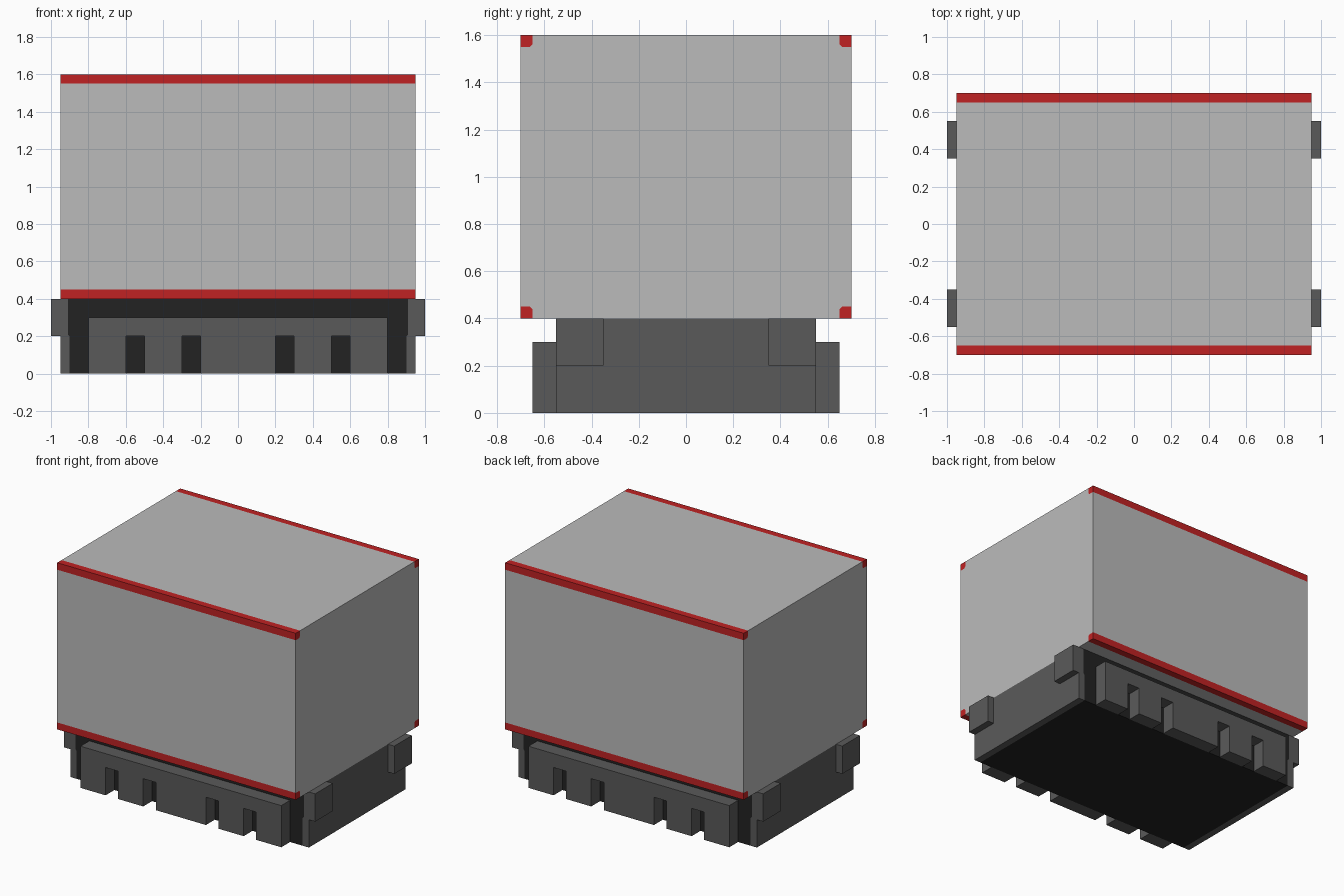
import bpy
import bmesh

old = bpy.data.objects.get("Cube")
if old:
    bpy.data.objects.remove(old, do_unlink=True)


def make_material(name, rgb):
    mat = bpy.data.materials.new(name)
    mat.use_nodes = True
    mat.diffuse_color = (*rgb, 1)
    bsdf = next(n for n in mat.node_tree.nodes if n.type == 'BSDF_PRINCIPLED')
    bsdf.inputs["Base Color"].default_value = (*rgb, 1)
    return mat


LIGHT = make_material("light_grey", (0.497, 0.497, 0.497))
DARK = make_material("dark_grey", (0.102, 0.102, 0.102))
BLACK = make_material("black", (0.016, 0.016, 0.016))
RED = make_material("red", (0.527, 0.016, 0.017))


def prism(name, profile, axis, start, end, mat):
    """Extrude a 2D profile along x (points are y, z) or y (points are x, z)."""
    def place(a, b, t):
        return (t, a, b) if axis == 'x' else (a, t, b)
    bm = bmesh.new()
    face = bm.faces.new([bm.verts.new(place(a, b, start)) for a, b in profile])
    ext = bmesh.ops.extrude_face_region(bm, geom=[face])
    verts = [g for g in ext["geom"] if isinstance(g, bmesh.types.BMVert)]
    bmesh.ops.translate(bm, verts=verts, vec=place(0, 0, end - start))
    # Close the starting end if the extrusion removed it
    edges = [e for e in bm.edges if e.is_boundary]
    if edges:
        bmesh.ops.holes_fill(bm, edges=edges)
    bmesh.ops.recalc_face_normals(bm, faces=bm.faces)
    mesh = bpy.data.meshes.new(name)
    bm.to_mesh(mesh)
    bm.free()
    mesh.materials.append(mat)
    obj = bpy.data.objects.new(name, mesh)
    bpy.context.collection.objects.link(obj)
    return obj


def rect(a0, a1, b0, b1):
    return [(a0, b0), (a1, b0), (a1, b1), (a0, b1)]


# Container body with its four long edges cut away for the trims
W, MID, H, T, C = 0.7, 1.0, 0.6, 0.05, 0.012
quarter = [(W, H - T), (W - T + C, H - T), (W - T, H - T + C), (W - T, H)]
body = [(y, MID + z) for y, z in quarter]
body += [(-y, MID + z) for y, z in reversed(quarter)]
body += [(-y, MID - z) for y, z in quarter]
body += [(y, MID - z) for y, z in reversed(quarter)]
prism("container_body", body, 'x', -0.95, 0.95, LIGHT)

# Red trims along the long edges
for sy, side in ((-1, "front"), (1, "back")):
    for sz, level in ((-1, "lower"), (1, "upper")):
        trim = [(sy * y, MID + sz * z) for y, z in quarter + [(W, H)]]
        prism(f"{level}_{side}_trim", trim, 'x', -0.95, 0.95, RED)

# Chassis core, slightly longer in its upper half
core = [(-0.9, 0), (0.9, 0), (0.9, 0.2), (0.91, 0.21), (0.91, 0.4),
        (-0.91, 0.4), (-0.91, 0.21), (-0.9, 0.2)]
prism("chassis_core", core, 'y', -0.55, 0.55, BLACK)

# End plates with two buffer lugs each
for sx, side in ((-1, "right"), (1, "left")):
    plate = [(0.9, 0), (0.95, 0), (0.95, 0.4), (0.91, 0.4), (0.91, 0.21), (0.9, 0.2)]
    prism(f"{side}_end_plate", [(sx * x, z) for x, z in plate], 'y', -0.55, 0.55, DARK)
    for y, end in ((-0.55, "front"), (0.35, "back")):
        lug = [(sx * x, z) for x, z in rect(0.95, 1.0, 0.2, 0.4)]
        prism(f"{side}_{end}_lug", lug, 'y', y, y + 0.2, DARK)

# Side skirts with four notches open at the bottom
skirt = [(-0.8, 0.3), (-0.8, 0)]
for x in (-0.6, -0.3, 0.2, 0.5):
    skirt += [(x, 0), (x, 0.2), (x + 0.1, 0.2), (x + 0.1, 0)]
skirt += [(0.8, 0), (0.8, 0.3)]
prism("front_skirt", skirt, 'y', -0.65, -0.55, DARK)
prism("back_skirt", skirt, 'y', 0.55, 0.65, DARK)
